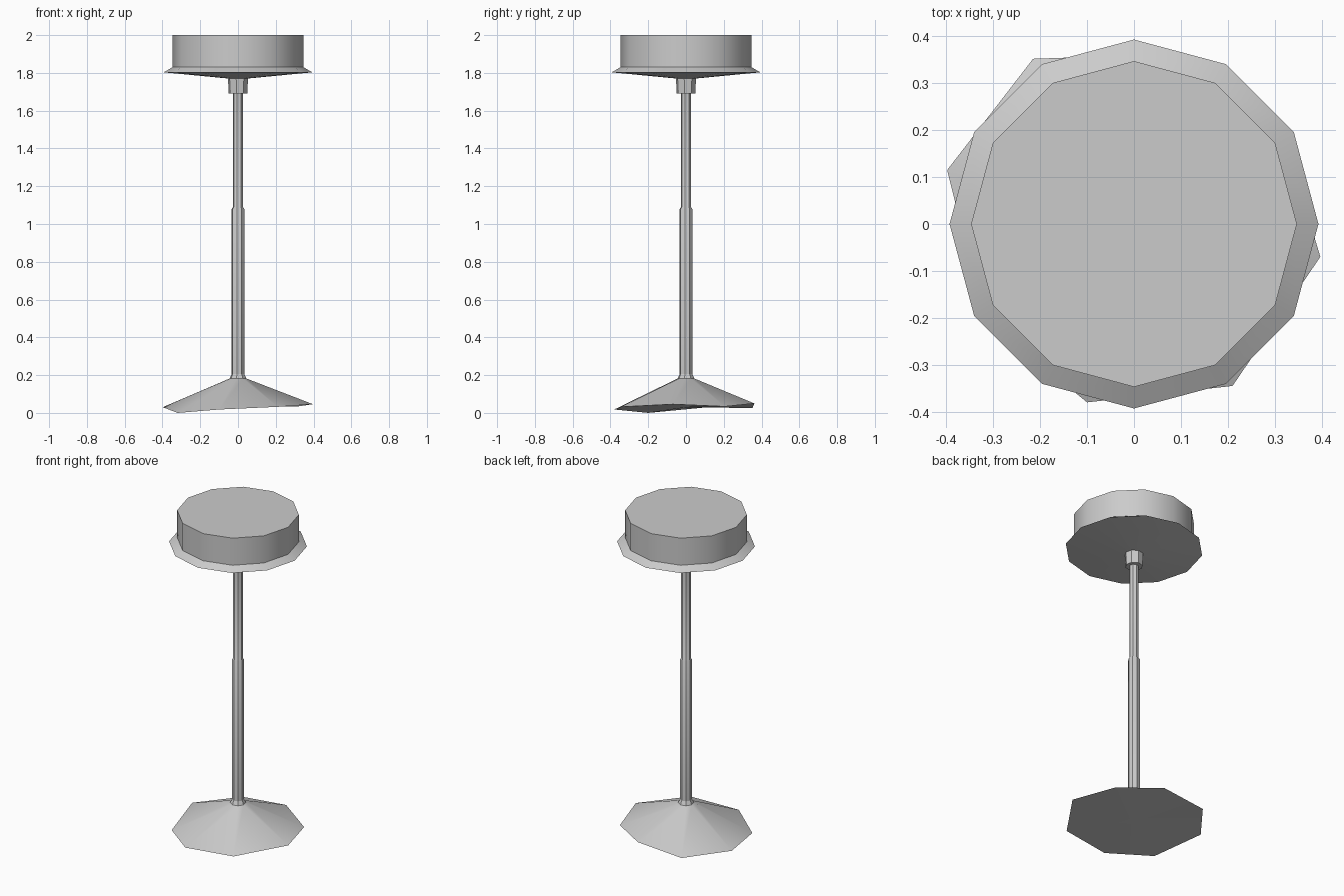
import bpy, bmesh, math
from math import radians, cos, sin

if "Cube" in bpy.data.objects:
    bpy.data.objects.remove(bpy.data.objects["Cube"])


def ring(r, z, n, phase=0):
    return [(r * cos(phase + math.tau * i / n), r * sin(phase + math.tau * i / n), z) for i in range(n)]


def loft(name, rings, angle=35):
    """Skin a stack of equal-count rings and cap both ends."""
    bm = bmesh.new()
    loops = [[bm.verts.new(p) for p in r] for r in rings]
    for a, b in zip(loops, loops[1:]):
        n = len(a)
        for i in range(n):
            j = (i + 1) % n
            bm.faces.new((a[i], a[j], b[j], b[i]))
    bm.faces.new(loops[0][::-1])
    bm.faces.new(loops[-1])
    bmesh.ops.recalc_face_normals(bm, faces=bm.faces)
    mesh = bpy.data.meshes.new(name)
    bm.to_mesh(mesh)
    bm.free()
    ob = bpy.data.objects.new(name, mesh)
    bpy.context.collection.objects.link(ob)
    bpy.ops.object.select_all(action='DESELECT')
    ob.select_set(True)
    bpy.context.view_layer.objects.active = ob
    bpy.ops.object.shade_smooth_by_angle(angle=radians(angle))
    return ob


PHASE = radians(-10)

# Seat cushion with flared lip and shallow conical underside
loft("seat", [ring(r, z, 12) for r, z in
              ((0.05, 1.77), (0.393, 1.803), (0.347, 1.83), (0.347, 2.0))])

# Collar under the seat
loft("collar", [ring(r, z, 8, PHASE) for r, z in ((0.050, 1.692), (0.054, 1.775))])

# Telescoping post
loft("post", [ring(r, z, 8, PHASE) for r, z in
              ((0.034, 0.19), (0.034, 1.08), (0.027, 1.09), (0.027, 1.70))])

# Uneven, slightly bent eight-sided foot
rim = [(0.397, -0.07, 0.046), (0.315, 0.205, 0.034), (0.08, 0.362, 0.050),
       (-0.215, 0.352, 0.026), (-0.398, 0.115, 0.030), (-0.32, -0.20, 0.0),
       (-0.10, -0.38, 0.018), (0.21, -0.345, 0.032)]
foot = loft("foot", [rim, ring(0.045, 0.182, 8, PHASE), ring(0.034, 0.205, 8, PHASE)])

# Fan the uneven underside from its middle
bm = bmesh.new()
bm.from_mesh(foot.data)
bottom = max(bm.faces, key=lambda f: len(f.verts) * f.calc_area())
bmesh.ops.poke(bm, faces=[bottom])
bm.to_mesh(foot.data)
bm.free()
